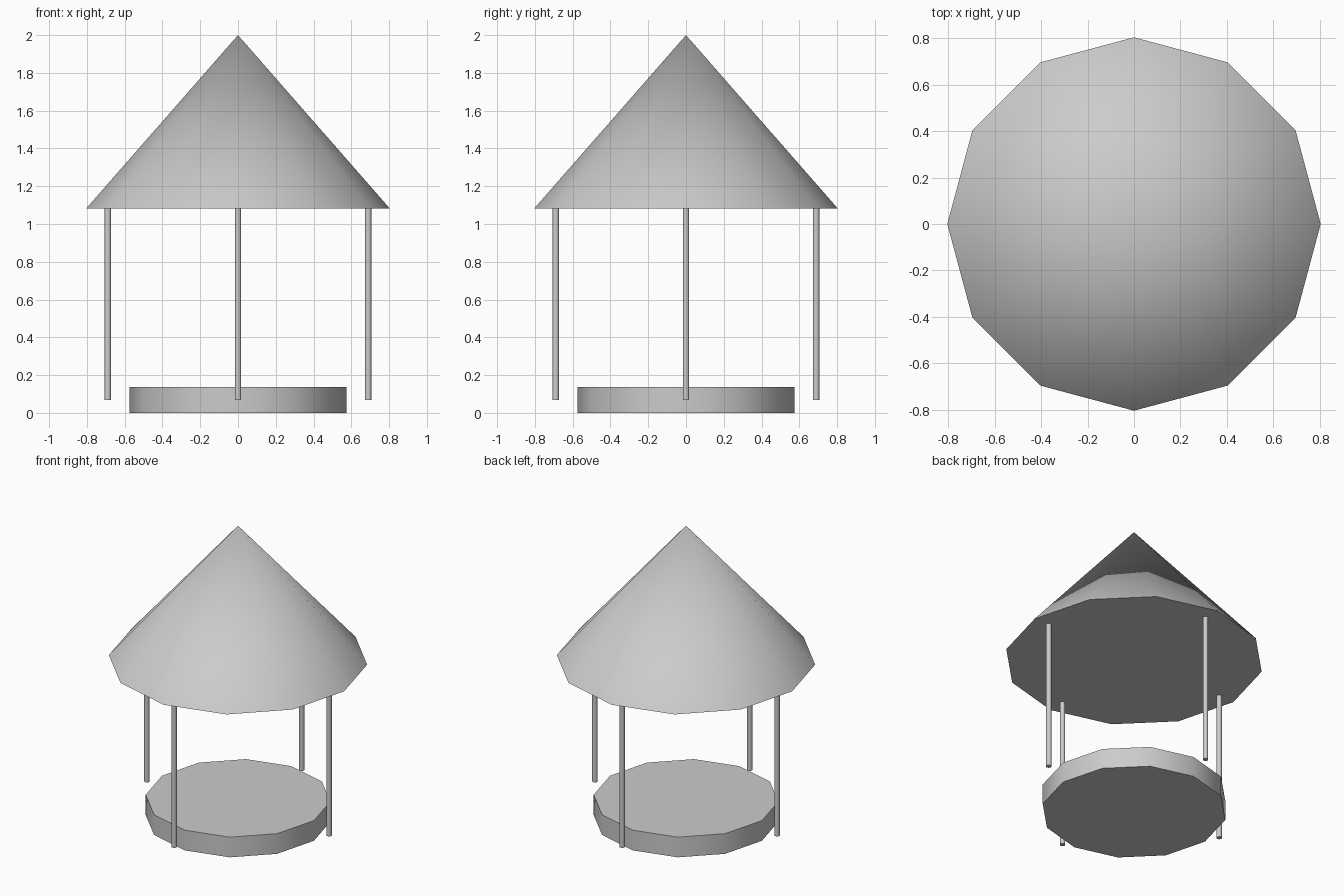
import bpy
from math import cos, sin, pi, radians

if "Cube" in bpy.data.objects:
    bpy.data.objects.remove(bpy.data.objects["Cube"])

SIDES = 12


def finish(name):
    # Name the new part; smooth the sides but keep the rims sharp
    obj = bpy.context.object
    obj.name = name
    bpy.ops.object.shade_smooth_by_angle(angle=radians(40))
    return obj


def cylinder(name, radius, z0, z1, x=0, y=0):
    bpy.ops.mesh.primitive_cylinder_add(
        vertices=SIDES, radius=radius, depth=z1 - z0,
        location=(x, y, (z0 + z1) / 2))
    return finish(name)


# Round floor
cylinder("floor", 0.574, 0, 0.138)

# Four thin posts standing outside the floor
for i, side in enumerate(("right", "back", "left", "front")):
    a = i * pi / 2
    cylinder(side + "_post", 0.0172, 0.069, 1.10,
             0.689 * cos(a), 0.689 * sin(a))

# Closed conical roof
bpy.ops.mesh.primitive_cone_add(
    vertices=SIDES, radius1=0.803, radius2=0, depth=2 - 1.083,
    location=(0, 0, (2 + 1.083) / 2))
finish("roof")
